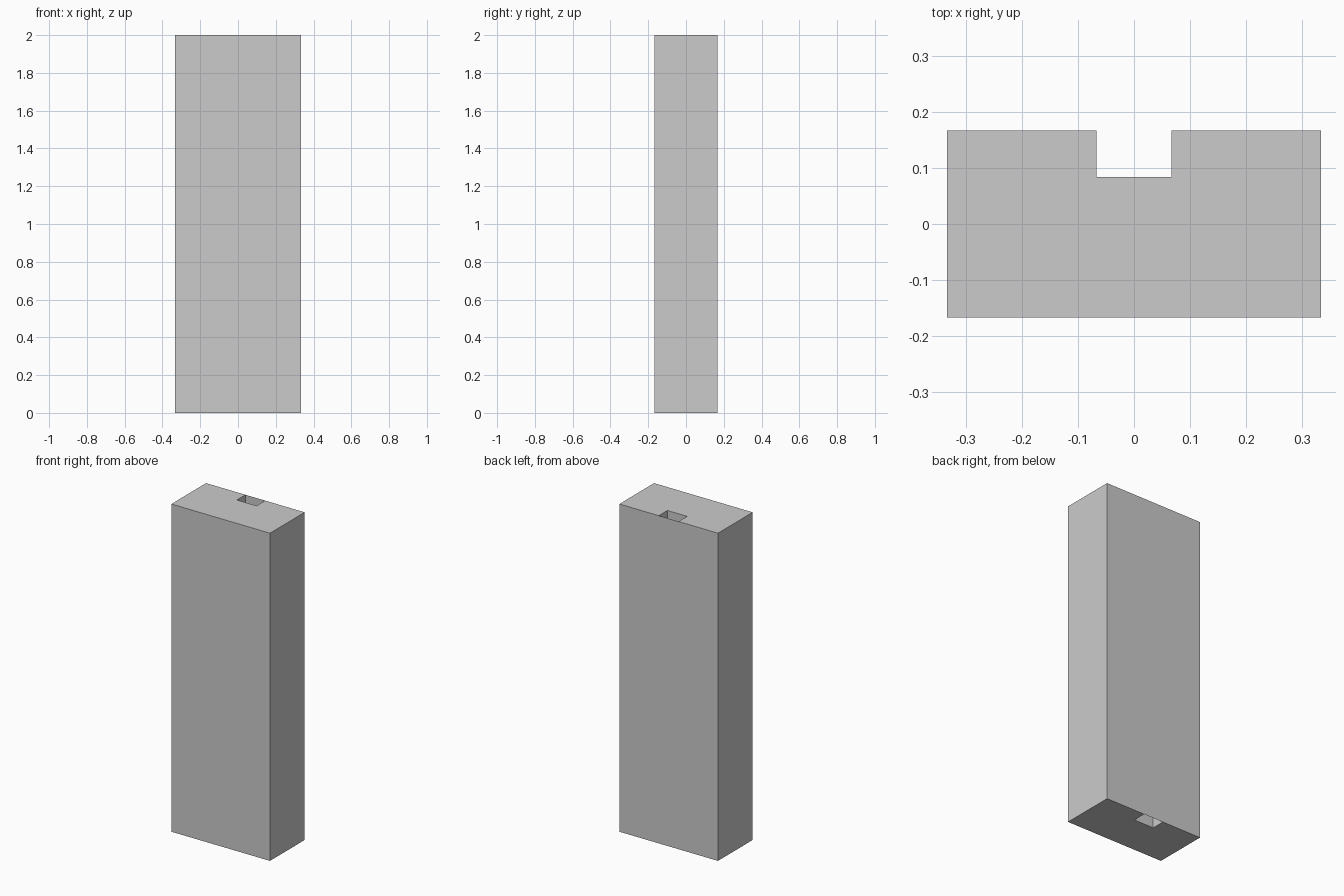
import bpy
import bmesh

if "Cube" in bpy.data.objects:
    bpy.data.objects.remove(bpy.data.objects["Cube"])

W, D, H = 0.333, 0.167, 2.0     # half width, half depth, height
SW, SY = 0.067, 0.084           # slot half width, slot floor position

# Notched outline, counter-clockwise from above
profile = [(-W, -D), (W, -D), (W, D), (SW, D),
           (SW, SY), (-SW, SY), (-SW, D), (-W, D)]

bm = bmesh.new()

# Tall block with a full-height slot
base = bm.faces.new([bm.verts.new((x, y, 0)) for x, y in profile])
top = bmesh.ops.extrude_face_region(bm, geom=[base], use_keep_orig=True)
bmesh.ops.translate(bm, vec=(0, 0, H),
                    verts=[v for v in top["geom"] if isinstance(v, bmesh.types.BMVert)])
bmesh.ops.recalc_face_normals(bm, faces=bm.faces[:])

# Thin back skin closing the slot mouth, flush with the back face
mouth = [v for v in bm.verts if abs(abs(v.co.x) - SW) < 1e-4 and abs(v.co.y - D) < 1e-4]
corner = {(v.co.x > 0, v.co.z > 1): v for v in mouth}
skin = bm.faces.new([corner[k] for k in
                     ((True, False), (False, False), (False, True), (True, True))])
skin.normal_update()
if skin.normal.y < 0:
    skin.normal_flip()

mesh = bpy.data.meshes.new("slotted_block")
bm.to_mesh(mesh)
bm.free()
bpy.context.collection.objects.link(bpy.data.objects.new("slotted_block", mesh))
